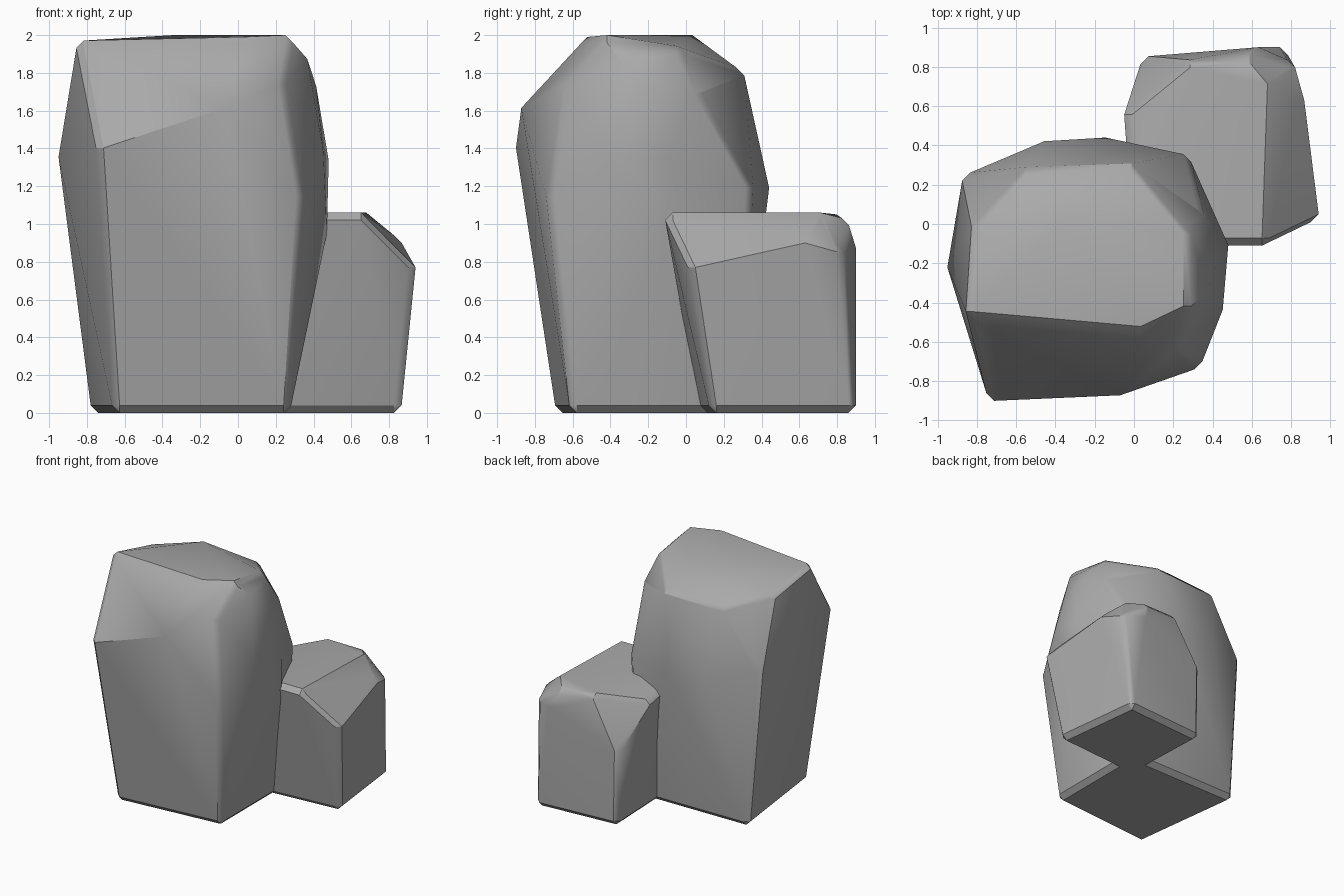
import bpy
import bmesh
from math import radians
from mathutils import Vector

CHAMFER = 0.04

default_cube = bpy.data.objects.get("Cube")
if default_cube is not None:
    bpy.data.objects.remove(default_cube, do_unlink=True)


def make_material(name, color):
    material = bpy.data.materials.new(name)
    material.use_nodes = True
    material.diffuse_color = color
    shader = next(node for node in material.node_tree.nodes
                  if node.type == "BSDF_PRINCIPLED")
    shader.inputs["Base Color"].default_value = color
    shader.inputs["Roughness"].default_value = 0.9
    return material


def shrink_inside(corners, margin):
    """Pull the corners in so that the chamfer keeps the overall size."""
    low = Vector([min(axis) for axis in zip(*corners)])
    high = Vector([max(axis) for axis in zip(*corners)])
    middle = (low + high) / 2
    half = (high - low) / 2
    shrunk = []
    for corner in corners:
        offset = Vector(corner) - middle
        shrunk.append(middle + Vector([o * (1 - margin / h)
                                       for o, h in zip(offset, half)]))
    return shrunk


def make_rock(name, footprint, corners, material):
    """Convex boulder: every corner becomes a tiny octahedron, then a hull."""
    outer = [(x, y, 0) for x, y in footprint] + corners
    bm = bmesh.new()
    for corner in shrink_inside(outer, CHAMFER):
        for axis in range(3):
            for side in (-CHAMFER, CHAMFER):
                point = corner.copy()
                point[axis] += side
                bm.verts.new(point)
    bmesh.ops.convex_hull(bm, input=bm.verts)
    loose = [vert for vert in bm.verts if not vert.link_faces]
    bmesh.ops.delete(bm, geom=loose, context="VERTS")

    # Merge nearly flat triangles into broad facets
    bmesh.ops.remove_doubles(bm, verts=bm.verts, dist=0.015)
    bmesh.ops.dissolve_limit(bm, angle_limit=radians(3),
                             verts=bm.verts, edges=bm.edges)
    bmesh.ops.recalc_face_normals(bm, faces=bm.faces)

    mesh = bpy.data.meshes.new(name)
    bm.to_mesh(mesh)
    bm.free()
    mesh.materials.append(material)
    rock = bpy.data.objects.new(name, mesh)
    bpy.context.collection.objects.link(rock)

    # Soft facets with crisp main edges, broad faces kept flat
    bpy.ops.object.select_all(action="DESELECT")
    rock.select_set(True)
    bpy.context.view_layer.objects.active = rock
    bpy.ops.object.shade_smooth_by_angle(angle=radians(30))
    weighted = rock.modifiers.new("flat_facets", "WEIGHTED_NORMAL")
    weighted.keep_sharp = True


stone = make_material("grey stone", (0.4, 0.4, 0.4, 1))

# Tall boulder: skewed footprint, bulging belt, shoulders, crown
tall_footprint = [(-.65, -.68), (.27, -.6), (.27, .29), (-.77, .28)]
tall_belt = [
    (-.74, -.9, 1.42), (-.06, -.87, 1.64), (.34, -.73, 1.15),
    (.45, -.45, 1.4), (.48, -.1, 1.35), (.47, -.08, .95),
    (.28, .35, 1.2), (-.14, .44, 1.2), (-.47, .42, 1.23),
    (-.87, .25, 1.33), (-.95, -.22, 1.37),
]
tall_shoulders = [
    (.24, -.63, 1.77), (.41, -.22, 1.76), (.35, .06, 1.72),
    (0, .3, 1.82), (-.57, .28, 1.8), (-.82, 0, 1.87),
]
tall_crown = [
    (-.85, -.46, 1.97), (-.6, -.49, 1.98), (.05, -.54, 1.99),
    (.28, -.43, 2), (.36, -.36, 1.91), (.28, -.04, 1.94),
    (-.35, .05, 2),
]
make_rock("tall_boulder", tall_footprint,
          tall_belt + tall_shoulders + tall_crown, stone)

# Short boulder: skewed footprint, flared sides, sloping crown
short_footprint = [(.08, .08), (.86, .14), (.77, .9), (.05, .85)]
short_sides = [
    (.94, .02, .79), (.86, .65, .93), (.81, .83, .88),
    (.65, .9, .9), (.04, .85, .65), (-.05, .57, .98),
]
short_crown = [
    (0, -.11, 1.06), (.67, -.11, 1.06), (.7, .74, 1.06),
    (.6, .86, 1.03), (.27, .83, 1.05),
]
make_rock("short_boulder", short_footprint,
          short_sides + short_crown, stone)
